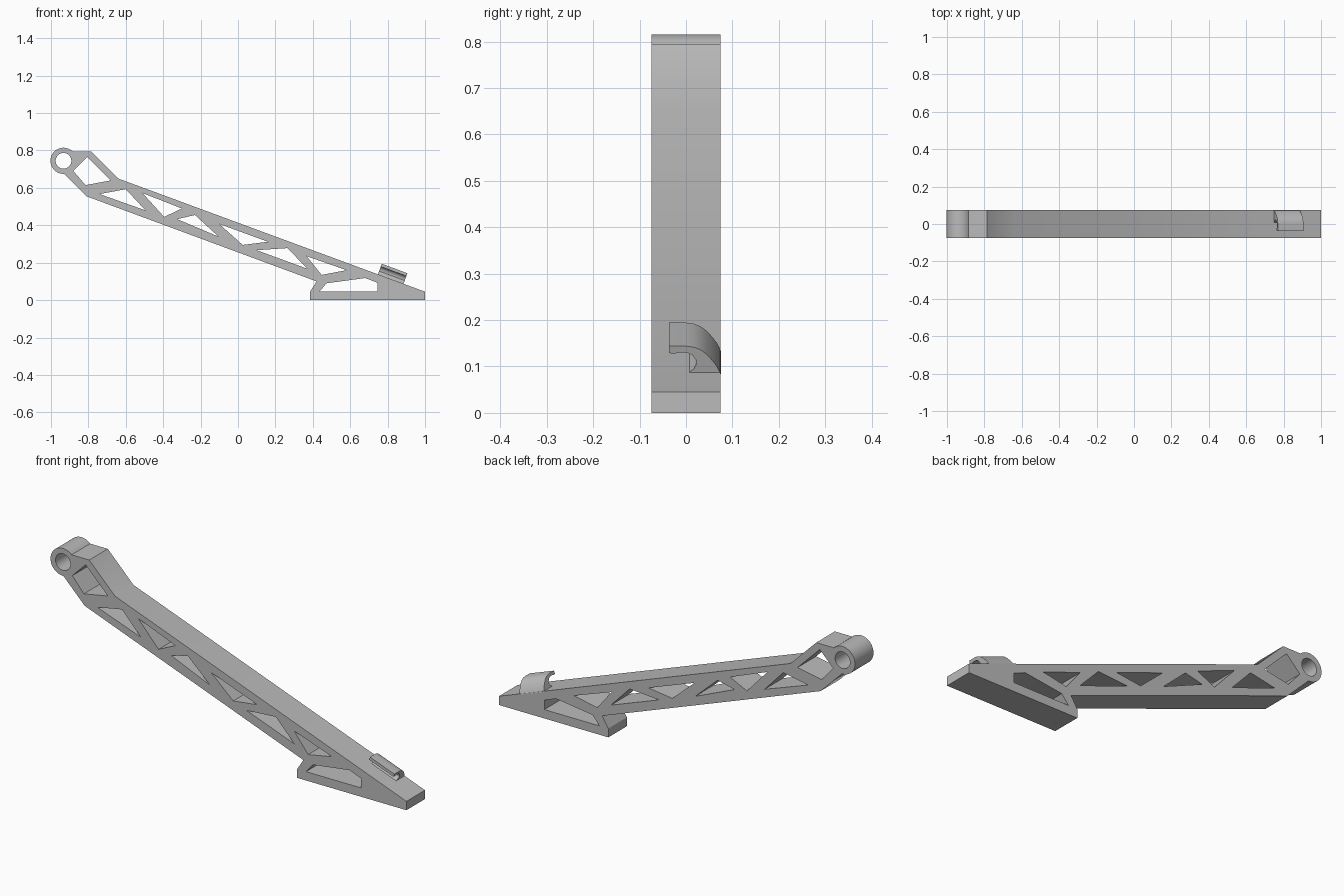
import bpy, bmesh, math
from mathutils import Matrix, Vector

if "Cube" in bpy.data.objects:
    bpy.data.objects.remove(bpy.data.objects["Cube"])

grey = bpy.data.materials.new("plain grey")
grey.use_nodes = True
grey.diffuse_color = (0.5, 0.5, 0.5, 1)
grey.node_tree.nodes["Principled BSDF"].inputs["Base Color"].default_value = (0.5, 0.5, 0.5, 1)


def arc(cx, cz, r, start, end, n):
    steps = [math.radians(start + (end - start) * i / n) for i in range(n + 1)]
    return [(cx + r * math.cos(a), cz + r * math.sin(a)) for a in steps]


def extruded(name, loops, half_depth, matrix):
    """Fill an outline with holes, give it depth and place it."""
    curve = bpy.data.curves.new(name, "CURVE")
    curve.dimensions = "2D"
    curve.fill_mode = "BOTH"
    curve.extrude = half_depth
    for loop in loops:
        spline = curve.splines.new("POLY")
        spline.points.add(len(loop) - 1)
        spline.use_cyclic_u = True
        for point, (a, b) in zip(spline.points, loop):
            point.co = (a, b, 0, 1)
    obj = bpy.data.objects.new(name, curve)
    bpy.context.collection.objects.link(obj)
    bpy.ops.object.select_all(action="DESELECT")
    obj.select_set(True)
    bpy.context.view_layer.objects.active = obj
    bpy.ops.object.convert(target="MESH")
    obj = bpy.context.object
    obj.name = name
    bm = bmesh.new()
    bm.from_mesh(obj.data)
    bmesh.ops.remove_doubles(bm, verts=bm.verts, dist=0.0005)
    bm.transform(matrix)
    bmesh.ops.recalc_face_normals(bm, faces=bm.faces)
    bm.to_mesh(obj.data)
    bm.free()
    obj.data.materials.clear()
    obj.data.materials.append(grey)
    bpy.ops.object.shade_smooth_by_angle(angle=math.radians(30))
    return obj


# Truss arm: one outline with the eye at its upper end and the foot at the lower
eye = (-0.933, 0.745)
outline = arc(*eye, 0.07, 45.6, 272, 28) + [
    (-0.81, 0.555), (0.42, 0.10), (0.385, 0.045), (0.385, 0),
    (1, 0), (1, 0.045), (-0.64, 0.65), (-0.785, 0.795)]
eye_hole = arc(*eye, 0.042, 0, 348.75, 31)

# Openings between the struts
openings = [
    [(-0.805, 0.765), (-0.88, 0.69), (-0.815, 0.615), (-0.68, 0.64)],
    [(-0.74, 0.567), (-0.60, 0.593), (-0.495, 0.48)],
    [(-0.51, 0.572), (-0.30, 0.49), (-0.395, 0.445)],
    [(-0.325, 0.433), (-0.23, 0.455), (-0.105, 0.34)],
    [(-0.10, 0.407), (0.16, 0.312), (0.025, 0.295)],
    [(0.10, 0.267), (0.265, 0.278), (0.37, 0.168)],
    [(0.367, 0.235), (0.58, 0.16), (0.447, 0.135)],
    [(0.435, 0.045), (0.745, 0.045), (0.745, 0.093), (0.68, 0.118), (0.473, 0.09)],
]
upright = Matrix.Rotation(math.pi / 2, 4, "X")
extruded("truss_arm", [outline, eye_hole] + openings, 0.0745, upright)

# Cable clip: a hooked section run along the sloping top
hook = [(0.075, -0.004), (0.067, 0.013), (0.057, 0.027), (0.045, 0.041), (0.031, 0.052),
        (0.016, 0.058), (0, 0.06), (-0.037, 0.06), (-0.037, 0.044), (-0.025, 0.043),
        (-0.012, 0.046), (0.003, 0.045), (0.014, 0.039), (0.021, 0.029), (0.022, 0.018),
        (0.017, 0.008), (0.008, 0.001), (0.005, -0.004)]
along = Vector((-0.938, 0, 0.346))
normal = Vector((0.346, 0, 0.938))
middle = Vector((0.885, 0, 0.0875)) + along * 0.073
frame = Matrix((Vector((0, 1, 0)), normal, along)).transposed().to_4x4()
extruded("cable_clip", [hook], 0.073, Matrix.Translation(middle) @ frame)
